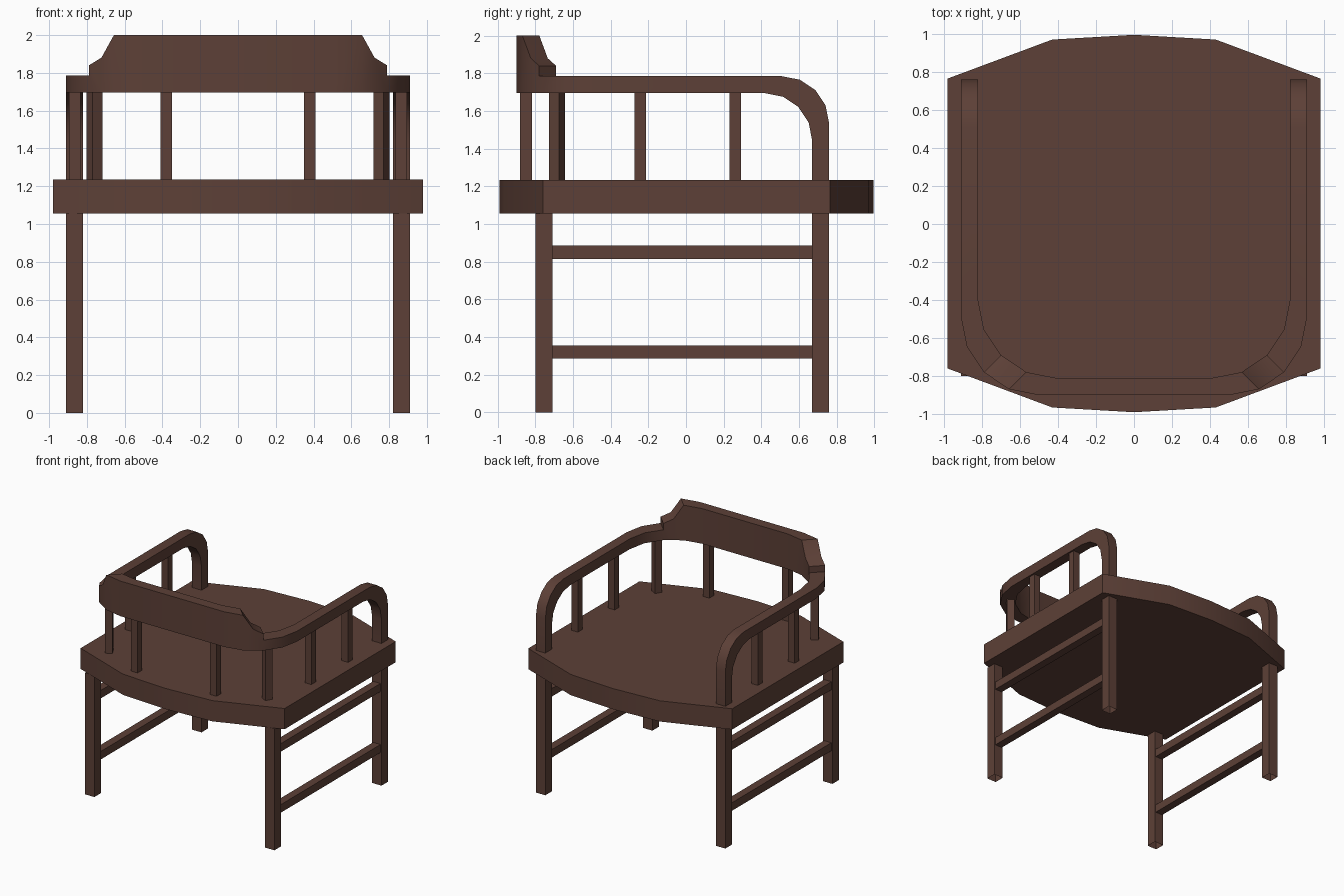
import bpy, bmesh
from math import sin, cos, radians
from mathutils import Matrix

cube = bpy.data.objects.get("Cube")
if cube:
    bpy.data.objects.remove(cube, do_unlink=True)

wood = bpy.data.materials.new("dark brown wood")
wood.use_nodes = True
BROWN = (0.109, 0.051, 0.038, 1)
wood.diffuse_color = BROWN
wood.node_tree.nodes["Principled BSDF"].inputs["Base Color"].default_value = BROWN

SEAT_BOTTOM, SEAT_TOP = 1.055, 1.235
RAIL_BOTTOM, RAIL_TOP = 1.695, 1.785


def finish(bm, name):
    bmesh.ops.recalc_face_normals(bm, faces=bm.faces)
    mesh = bpy.data.meshes.new(name)
    bm.to_mesh(mesh)
    bm.free()
    mesh.materials.append(wood)
    obj = bpy.data.objects.new(name, mesh)
    bpy.context.collection.objects.link(obj)
    return obj


def smooth(obj):
    bpy.ops.object.select_all(action='DESELECT')
    obj.select_set(True)
    bpy.context.view_layer.objects.active = obj
    bpy.ops.object.shade_smooth_by_angle(angle=radians(30))


def box(name, center, size, turn=0, open_bottom=False):
    bm = bmesh.new()
    bmesh.ops.create_cube(bm, size=1)
    if open_bottom:
        low = [f for f in bm.faces if f.normal.z < -0.5]
        bmesh.ops.delete(bm, geom=low, context='FACES_ONLY')
    bm.transform(Matrix.Translation(center) @ Matrix.Rotation(radians(turn), 4, 'Z')
                 @ Matrix.Diagonal((*size, 1)))
    return finish(bm, name)


def arc(cx, cy, radius, angle):
    return cx + radius * cos(radians(angle)), cy + radius * sin(radians(angle))


# Seat slab with bowed front and back edges
half = [(0.98, -0.76), (0.98, 0.765), (0.43, 0.97), (0, 0.995),
        (-0.43, 0.97), (-0.98, 0.765), (-0.98, -0.76),
        (-0.43, -0.965), (0, -0.99), (0.43, -0.965)]
bm = bmesh.new()
face = bm.faces.new([bm.verts.new((x, y, SEAT_BOTTOM)) for x, y in half])
top = bmesh.ops.extrude_face_region(bm, geom=[face])
bmesh.ops.translate(bm, vec=(0, 0, SEAT_TOP - SEAT_BOTTOM),
                    verts=[v for v in top["geom"] if isinstance(v, bmesh.types.BMVert)])
smooth(finish(bm, "seat"))

# Legs, stretchers and spindles, mirrored left and right
for side, label in ((1, "left"), (-1, "right")):
    for y, end in ((-0.755, "back"), (0.715, "front")):
        box(f"{label}_{end}_leg", (side * 0.865, y, SEAT_BOTTOM / 2),
            (0.09, 0.09, SEAT_BOTTOM), open_bottom=True)
    for z, level in ((0.32, "lower"), (0.85, "upper")):
        box(f"{label}_{level}_stretcher", (side * 0.865, -0.02, z), (0.07, 1.38, 0.07))
    spindles = [(0.38, -0.85, 0), (0.76, -0.685, -30), (0.865, -0.243, 0), (0.865, 0.262, 0)]
    for i, (x, y, turn) in enumerate(spindles):
        box(f"{label}_spindle_{i + 1}", (side * x, y, (SEAT_TOP + RAIL_BOTTOM) / 2),
            (0.062, 0.062, RAIL_BOTTOM - SEAT_TOP), turn * side)

# Arm rail and raised crest: rings of outer top, outer bottom, inner bottom, inner top
rings = []


def post_ring(outer, inner):
    (yo, zo), (yi, zi) = outer, inner
    rings.append([(0.91, yo, zo), (0.91, yi, zi), (0.82, yi, zi), (0.82, yo, zo)])


def rail_ring(outer, inner, height):
    rings.append([(*outer, height), (*outer, RAIL_BOTTOM),
                  (*inner, RAIL_BOTTOM), (*inner, height)])


def plan(angle):
    return arc(0.5, -0.49, 0.41, -angle), arc(0.41, -0.4, 0.41, -angle)


post_ring((0.76, SEAT_TOP), (0.67, SEAT_TOP))
for k in range(5):
    post_ring(arc(0.51, 1.535, 0.25, k * 22.5), arc(0.42, 1.445, 0.25, k * 22.5))
for angle in (0, 22.5, 45):
    rail_ring(*plan(angle), RAIL_TOP)
# The crest starts with a step, then sweeps up to full height
rail_ring(*plan(45), 1.84)
middle = [tuple((p + q) / 2 for p, q in zip(a, b)) for a, b in zip(plan(45), plan(67.5))]
rail_ring(*middle, 1.88)
for angle in (67.5, 90):
    rail_ring(*plan(angle), 2.0)
rings += [[(-x, y, z) for x, y, z in ring] for ring in reversed(rings)]

bm = bmesh.new()
loops = [[bm.verts.new(p) for p in ring] for ring in rings]
for a, b in zip(loops, loops[1:]):
    for i in range(4):
        j = (i + 1) % 4
        bm.faces.new((a[i], a[j], b[j], b[i]))
bm.faces.new(loops[0])
bm.faces.new(loops[-1])
bmesh.ops.remove_doubles(bm, verts=bm.verts, dist=0.0005)
bmesh.ops.dissolve_degenerate(bm, edges=bm.edges, dist=0.0005)
smooth(finish(bm, "arm_rail_and_backrest"))
